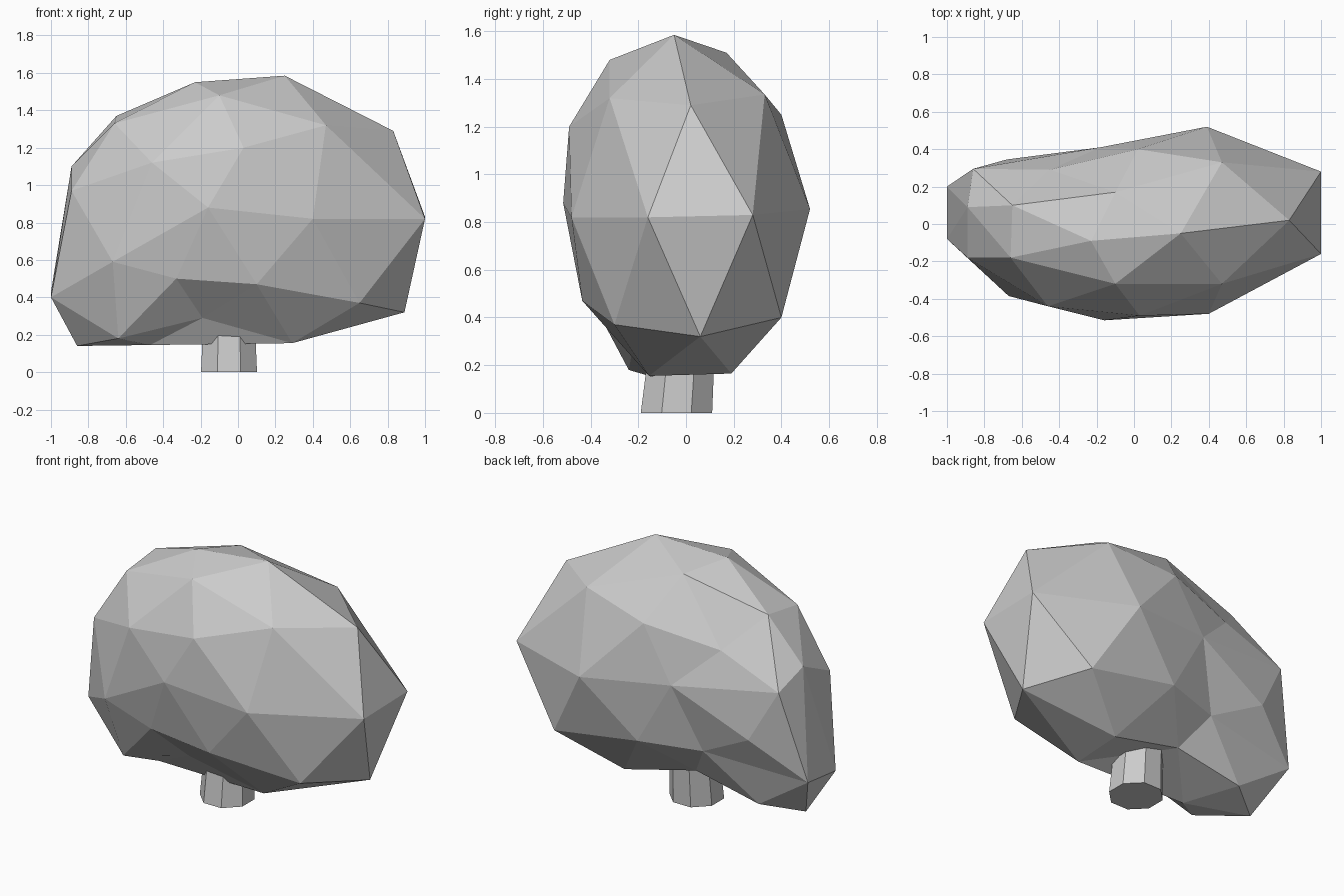
import bpy, bmesh, math
from mathutils import Vector, Matrix

if "Cube" in bpy.data.objects:
    bpy.data.objects.remove(bpy.data.objects["Cube"])

# Foliage corner points, grouped by region
CROWN = [(.25, -.05, 1.585), (-.23, -.09, 1.55), (-.10, -.32, 1.48), (-.10, .17, 1.51),
         (.47, -.32, 1.32), (.47, .33, 1.335), (.83, .02, 1.29),
         (-.66, -.18, 1.33), (-.65, .10, 1.37)]
FRONT = [(.03, -.49, 1.2), (-.46, -.44, 1.12), (-.16, -.515, .88), (.40, -.48, .82),
         (-.67, -.385, .59), (-.33, -.41, .50), (.10, -.435, .47), (.65, -.30, .37)]
BACK = [(.02, .40, 1.25), (-.45, .29, 1.16), (.39, .52, .855), (-.18, .41, .91),
        (-.68, .345, .67), (-.33, .30, .49), (.05, .42, .50), (.65, .40, .40)]
ENDS = [(1, -.16, .82), (1, .28, .83), (.89, .06, .32),
        (-.89, .09, 1.1), (-.89, -.18, .97), (-.86, .295, 1.0),
        (-1, -.08, .40), (-1, .20, .43)]
UNDER = [(.29, -.155, .155), (.30, .19, .165), (-.19, -.22, .29), (-.19, .17, .28),
         (-.47, -.12, .145), (-.64, -.24, .18), (-.64, .18, .19), (-.86, .02, .14)]


def finish(bm, name):
    bmesh.ops.recalc_face_normals(bm, faces=bm.faces)
    mesh = bpy.data.meshes.new(name)
    bm.to_mesh(mesh)
    bm.free()
    obj = bpy.data.objects.new(name, mesh)
    bpy.context.collection.objects.link(obj)
    return obj


# Foliage: wrap the points on a sphere, then move each one out to its place
centre = Vector((-.05, 0, .75))
bm = bmesh.new()
target = {}
for p in CROWN + FRONT + BACK + ENDS + UNDER:
    d = Vector(p) - centre
    v = bm.verts.new(Vector((d.x, d.y / .5, d.z / .75)).normalized())
    target[v] = Vector(p)
bmesh.ops.convex_hull(bm, input=list(bm.verts))
for v in bm.verts:
    v.co = target[v]
finish(bm, "foliage")

# Trunk: short eight-sided stem, leaning slightly back
bm = bmesh.new()
bmesh.ops.create_cone(bm, cap_ends=True, segments=8, radius1=.162, radius2=.145, depth=.36,
                      matrix=Matrix.Translation((-.048, -.04, .18)) @ Matrix.Rotation(math.pi / 8, 4, 'Z'))
for v in bm.verts:
    if v.co.z > .2:
        v.co.y += .03
finish(bm, "trunk")
